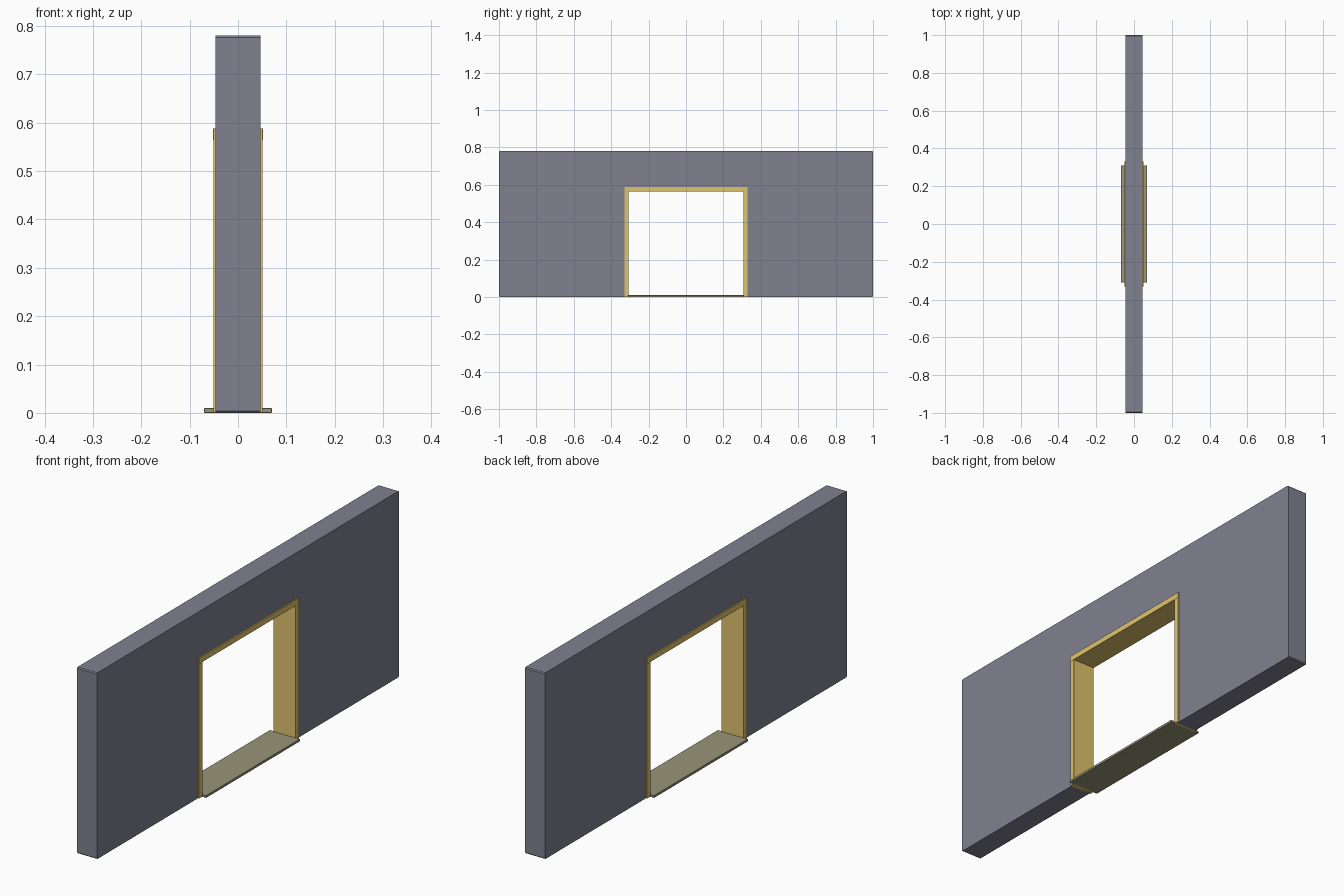
import bpy, bmesh

if "Cube" in bpy.data.objects:
    bpy.data.objects.remove(bpy.data.objects["Cube"])


def material(name, rgb):
    m = bpy.data.materials.new(name)
    m.diffuse_color = (*rgb, 1)
    m.use_nodes = True
    m.node_tree.nodes["Principled BSDF"].inputs["Base Color"].default_value = m.diffuse_color
    return m


def finish(name, bm, mat):
    bmesh.ops.recalc_face_normals(bm, faces=bm.faces)
    me = bpy.data.meshes.new(name)
    bm.to_mesh(me)
    bm.free()
    me.materials.append(mat)
    ob = bpy.data.objects.new(name, me)
    bpy.context.collection.objects.link(ob)
    return ob


def box(name, x, y, z, mat, bevel):
    """Box spanning -x..x and the given y and z ranges, with chamfered edges."""
    bm = bmesh.new()
    bmesh.ops.create_cube(bm, size=1)
    for v in bm.verts:
        v.co.x *= 2 * x
        v.co.y = y[0] if v.co.y < 0 else y[1]
        v.co.z = z[0] if v.co.z < 0 else z[1]
    bmesh.ops.bevel(bm, geom=bm.edges[:], offset=bevel, segments=1,
                    affect='EDGES')
    return finish(name, bm, mat)


wall_grey = material("wall_grey", (0.215, 0.22, 0.275))
gold = material("gold", (0.73, 0.55, 0.15))
olive = material("olive", (0.32, 0.30, 0.19))

# Wall: doorway outline extruded through the thickness
T, C = 0.046, 0.004
outline = [(-1, C), (-1 + C, 0), (-0.32, 0), (-0.32, 0.576), (0.32, 0.576),
           (0.32, 0), (1 - C, 0), (1, C), (1, 0.78 - C), (1 - C, 0.78),
           (-1 + C, 0.78), (-1, 0.78 - C)]
bm = bmesh.new()
face = bm.faces.new([bm.verts.new((-T, y, z)) for y, z in outline])
ext = bmesh.ops.extrude_face_region(bm, geom=[face], use_keep_orig=True)
for v in ext["geom"]:
    if isinstance(v, bmesh.types.BMVert):
        v.co.x = T
finish("wall", bm, wall_grey)

# Door frame: two jambs and the head
for side, y in (("left", (-0.33, -0.308)), ("right", (0.308, 0.33))):
    box(side + "_jamb", 0.051, y, (0, 0.566), gold, 0.0005)
box("frame_head", 0.0515, (-0.33, 0.33), (0.564, 0.588), gold, 0.0005)

# Threshold plate
box("threshold", 0.07, (-0.311, 0.311), (0, 0.01), olive, 0.0007)
